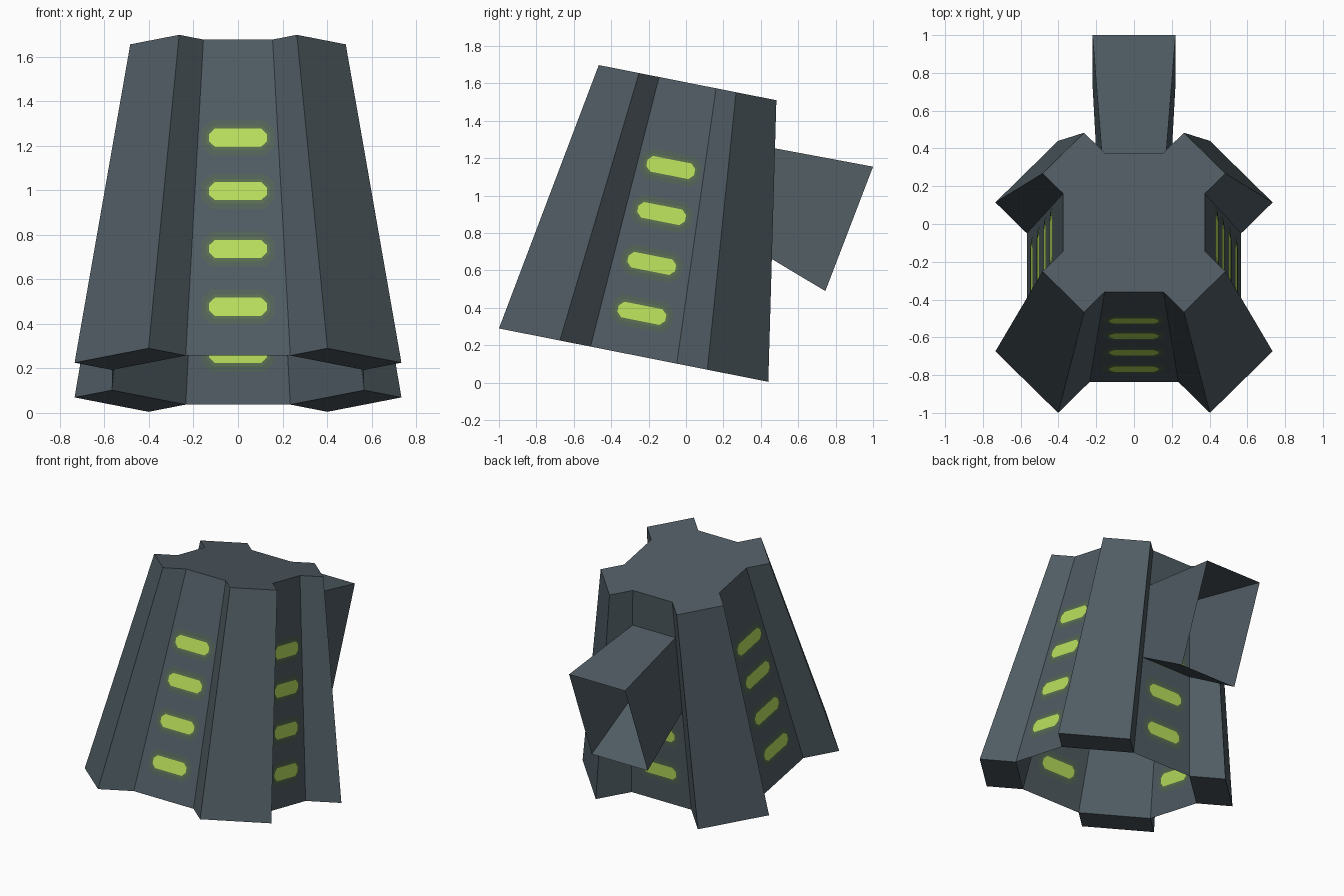
import bpy, bmesh, math
from mathutils import Vector, Matrix

cube = bpy.data.objects.get("Cube")
if cube:
    bpy.data.objects.remove(cube)

HEIGHT = 1.485
WALL_LOW, WALL_TOP = 0.567, 0.375      # distance from axis to each flat wall
RIB_LOW, RIB_TOP = 0.734, 0.484        # reach of the diagonal ribs
T = math.tan(math.radians(22.5))

# The whole body leans back about x
LEAN = Matrix.Translation((0, -0.28, 0.1475)) @ Matrix.Rotation(math.radians(-11.2), 4, 'X')


def material(name, rgb):
    m = bpy.data.materials.new(name)
    m.use_nodes = True
    m.diffuse_color = (*rgb, 1)
    bsdf = m.node_tree.nodes["Principled BSDF"]
    bsdf.inputs["Base Color"].default_value = (*rgb, 1)
    bsdf.inputs["Roughness"].default_value = 0.8
    return m


SLATE = material("slate_grey", (0.080, 0.107, 0.125))
OUTER = material("faint_green_glow", (0.083, 0.122, 0.095))
INNER = material("olive_glow", (0.100, 0.155, 0.080))
LIME = material("lime_light", (0.48, 0.73, 0.107))


def build(name, verts, faces, mat, recalc=True):
    bm = bmesh.new()
    vs = [bm.verts.new(v) for v in verts]
    for f in faces:
        bm.faces.new([vs[i] for i in f])
    if recalc:
        bmesh.ops.recalc_face_normals(bm, faces=bm.faces)
    mesh = bpy.data.meshes.new(name)
    bm.to_mesh(mesh)
    bm.free()
    mesh.materials.append(mat)
    ob = bpy.data.objects.new(name, mesh)
    bpy.context.collection.objects.link(ob)
    ob.matrix_world = LEAN
    return ob


def quarter(point, k):
    return Matrix.Rotation(k * math.pi / 2, 3, 'Z') @ Vector(point)


def rib_ring(wall, reach, z):
    """Corners of one diagonal rib, from wall corner out and back."""
    side = wall * T + reach - wall
    return [(wall, wall * T, z), (reach, side, z), (side, reach, z), (wall * T, wall, z)]


# Octagonal tube, open underneath
def octagon(wall, z):
    return [quarter(p, k) for k in range(4)
            for p in ((wall, -wall * T, z), (wall, wall * T, z))]


tube = octagon(WALL_LOW, 0) + octagon(WALL_TOP, HEIGHT)
build("octagonal_body", tube,
      [(i, (i + 1) % 8, (i + 1) % 8 + 8, i + 8) for i in range(8)], SLATE)

# Four diagonal ribs with closed undersides
names = ["back_left_rib", "back_right_rib", "front_right_rib", "front_left_rib"]
for k, name in enumerate(names):
    ring = rib_ring(WALL_LOW, RIB_LOW, 0) + rib_ring(WALL_TOP, RIB_TOP, HEIGHT)
    build(name, [quarter(p, k) for p in ring],
          [(0, 1, 5, 4), (1, 2, 6, 5), (2, 3, 7, 6), (3, 2, 1, 0)], SLATE, recalc=False)

# Flat lid following the ribbed outline
lid = [quarter(p, k) for k in range(4) for p in rib_ring(WALL_TOP, RIB_TOP, HEIGHT)]
build("top_lid", lid, [range(16)], SLATE, recalc=False)

# Flared rear duct, open at its outer end
duct_profile = [(0.169, 0.408, 1.23), (0.22, 1.06, 1.237),
                (0.22, 0.939, 0.535), (0.197, 0.477, 0.70)]
duct = [(s * x, y, z) for s in (1, -1) for x, y, z in duct_profile]
build("rear_duct", duct,
      [(0, 3, 2, 1), (4, 5, 6, 7), (0, 1, 5, 4), (3, 7, 6, 2)], SLATE, recalc=False)


# Glowing slots: thin layered plates on both sides of each flat wall
up = Vector((WALL_TOP - WALL_LOW, 0, HEIGHT)).normalized()
out = Vector((up.z, 0, -up.x))


def slot_outline(w, h, c):
    return [(w, h - c), (w - c, h), (c - w, h), (-w, h - c),
            (-w, c - h), (c - w, -h), (w - c, -h), (w, c - h)]


layers = [("glow_halo", 0.165, 0.083, 0.045, 0.002, OUTER),
          ("glow_rim", 0.143, 0.058, 0.035, 0.004, INNER),
          ("light_slot", 0.13, 0.043, 0.026, 0.006, LIME)]
for k, wall in enumerate(["left", "back", "right", "front"]):
    for label, w, h, c, lift, mat in layers:
        verts, faces = [], []
        for frac in (0.153, 0.336, 0.519, 0.688):
            centre = Vector((WALL_LOW + (WALL_TOP - WALL_LOW) * frac, 0, HEIGHT * frac))
            for side in (1, -1):
                n = len(verts)
                verts += [quarter(centre + out * lift * side + up * b + Vector((0, a, 0)), k)
                          for a, b in slot_outline(w, h, c)]
                face = list(range(n, n + 8))
                faces.append(face if side > 0 else face[::-1])
        build(wall + "_" + label, verts, faces, mat, recalc=False)
